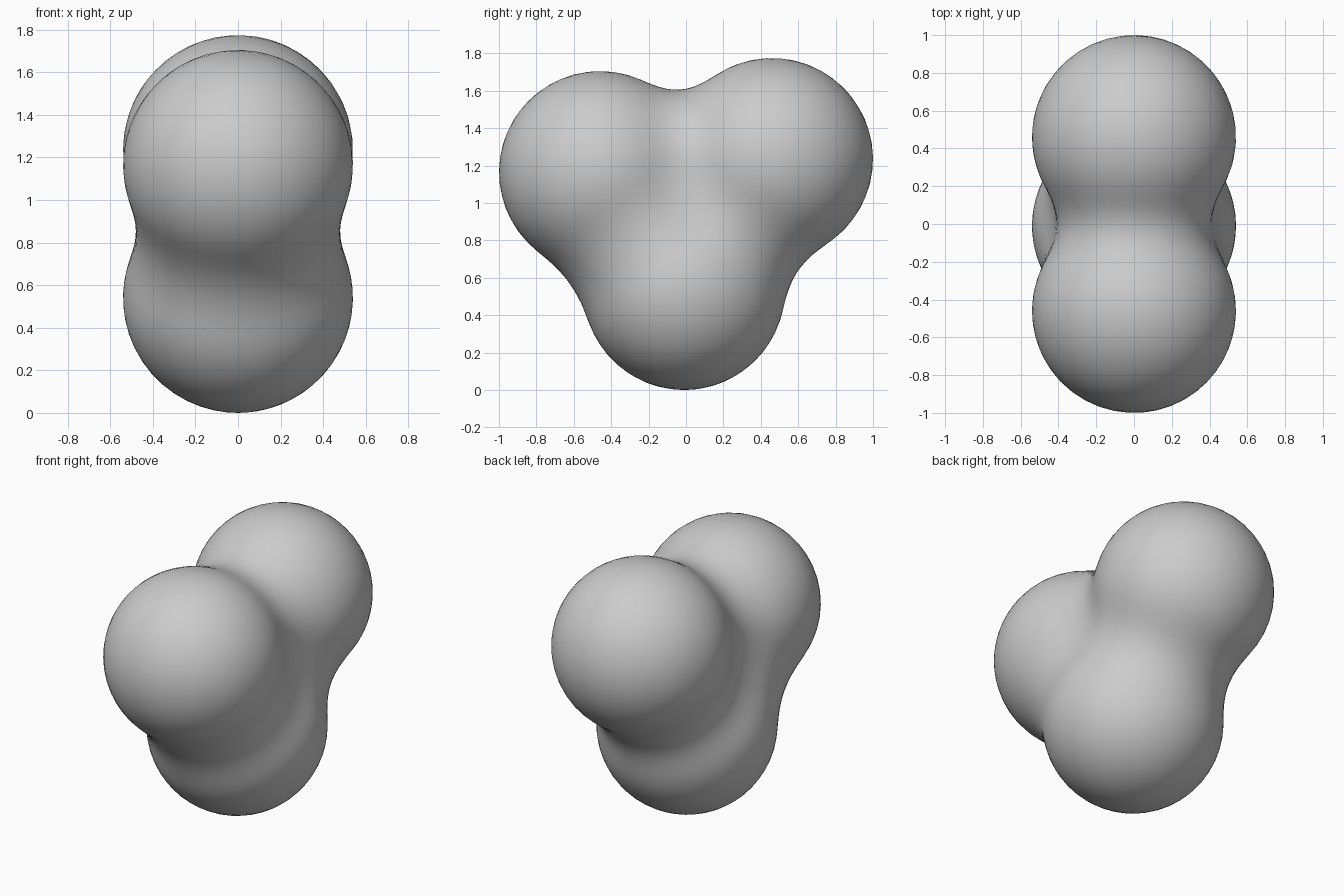
import bpy, bmesh
from mathutils import Vector

if "Cube" in bpy.data.objects:
    bpy.data.objects.remove(bpy.data.objects["Cube"])

# Three equal balls melted together like soft clay
RADIUS = 0.54
BALLS = [Vector((0, -0.46, 1.165)), Vector((0, 0.46, 1.235)), Vector((0, -0.01, 0.54))]
Q = 1.4                                   # falloff: lower is a softer blend
LEVEL = (1 - Q * RADIUS ** 2) ** 3
CORE = Vector((0, 0, 0.97))               # point inside all three balls


def inside(p):
    total = sum(max(0.0, 1 - Q * (p - c).length_squared) ** 3 for c in BALLS)
    return total >= LEVEL


def surface_point(direction):
    # Walk inwards until the skin is met, then refine by halving
    far = 1.4
    while far > 0.05 and not inside(CORE + direction * far):
        far -= 0.03
    lo, hi = far, far + 0.03
    for _ in range(14):
        mid = (lo + hi) / 2
        if inside(CORE + direction * mid):
            lo = mid
        else:
            hi = mid
    return CORE + direction * lo


# Blob skin: a sphere pushed out to the blended surface
mesh = bpy.data.meshes.new("three_lobed_blob")
bm = bmesh.new()
bmesh.ops.create_icosphere(bm, subdivisions=5, radius=1)
for v in bm.verts:
    v.co = surface_point(v.co.normalized())
# Even out the spacing in the creases
for f in bm.faces:
    f.smooth = True
bm.to_mesh(mesh)
bm.free()

blob = bpy.data.objects.new("three_lobed_blob", mesh)
bpy.context.collection.objects.link(blob)
